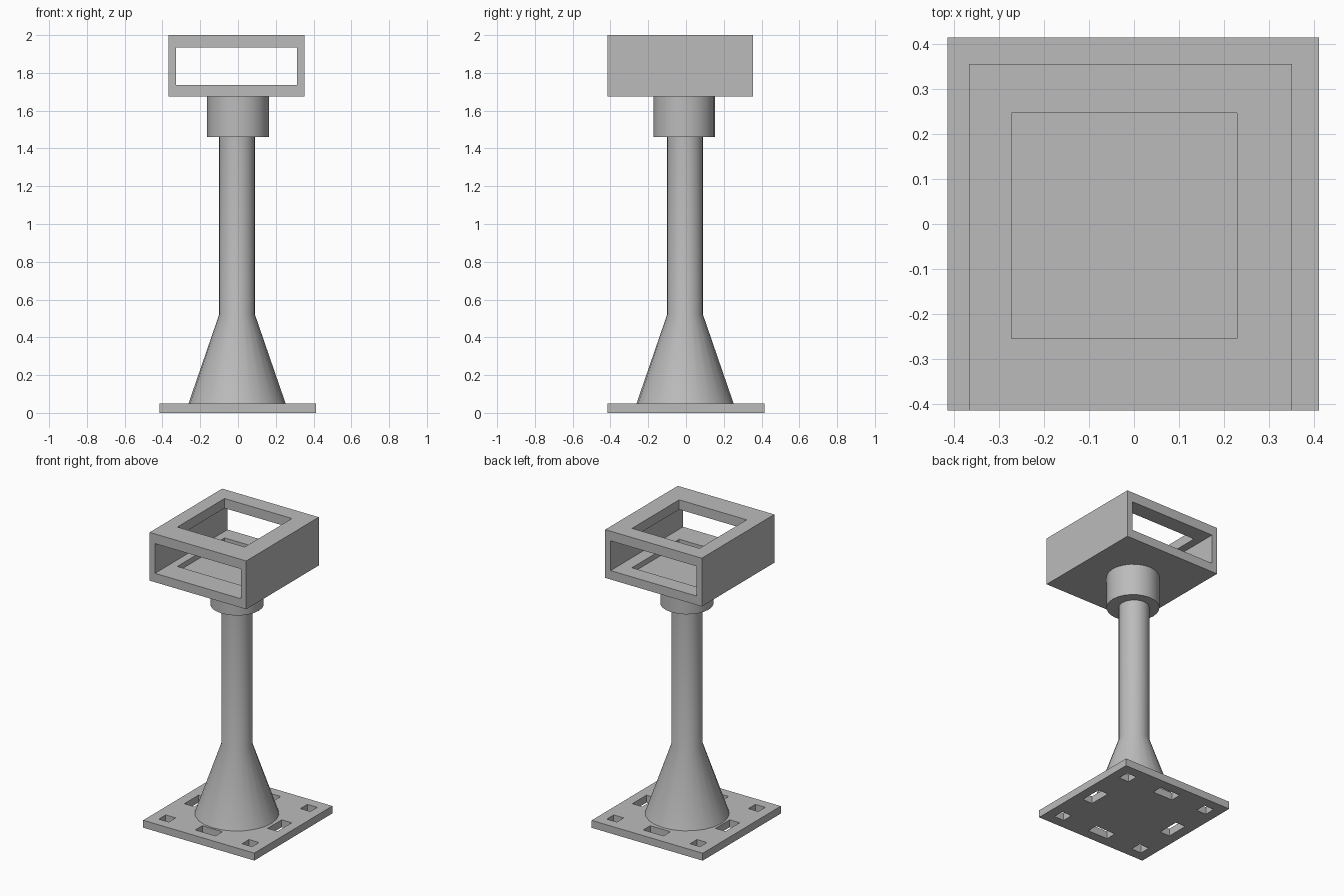
import bpy
import bmesh
from math import cos, sin, tau

if "Cube" in bpy.data.objects:
    bpy.data.objects.remove(bpy.data.objects["Cube"], do_unlink=True)

grey = bpy.data.materials.new("matte grey")
grey.use_nodes = True
COLOUR = (0.5, 0.5, 0.5, 1)
grey.diffuse_color = COLOUR
grey.node_tree.nodes["Principled BSDF"].inputs["Base Color"].default_value = COLOUR


def finish(name, bm):
    bmesh.ops.recalc_face_normals(bm, faces=bm.faces)
    mesh = bpy.data.meshes.new(name)
    bm.to_mesh(mesh)
    bm.free()
    mesh.materials.append(grey)
    obj = bpy.data.objects.new(name, mesh)
    bpy.context.collection.objects.link(obj)
    return obj


def add_box(bm, low, high):
    verts = bmesh.ops.create_cube(bm, size=1)["verts"]
    for v in verts:
        for i in range(3):
            v.co[i] = low[i] if v.co[i] < 0 else high[i]


def box(name, low, high):
    bm = bmesh.new()
    add_box(bm, low, high)
    return finish(name, bm)


def cut(obj, cutter):
    cutter.hide_render = True
    cutter.hide_viewport = True
    mod = obj.modifiers.new("cut", "BOOLEAN")
    mod.operation = "DIFFERENCE"
    mod.solver = "EXACT"
    mod.object = cutter
    # Bake the cut, then discard the cutter
    graph = bpy.context.evaluated_depsgraph_get()
    mesh = bpy.data.meshes.new_from_object(obj.evaluated_get(graph))
    obj.modifiers.clear()
    obj.data = mesh
    bpy.data.objects.remove(cutter, do_unlink=True)


def turned(name, centre, profile, sides=24):
    bm = bmesh.new()
    rings = [[bm.verts.new((centre[0] + r * cos(tau * i / sides),
                            centre[1] + r * sin(tau * i / sides), z))
              for i in range(sides)] for r, z in profile]
    for a, b in zip(rings, rings[1:]):
        for i in range(sides):
            j = (i + 1) % sides
            bm.faces.new((a[i], a[j], b[j], b[i]))
    bm.faces.new(rings[0])
    bm.faces.new(rings[-1])
    obj = finish(name, bm)
    bpy.ops.object.select_all(action="DESELECT")
    bpy.context.view_layer.objects.active = obj
    obj.select_set(True)
    bpy.ops.object.shade_smooth_by_angle(angle=0.35)


# Base plate with square corner holes and longer slots between them
plate = box("base_plate", (-0.415, -0.415, 0), (0.412, 0.415, 0.05))
holes = bmesh.new()
for i in (-1, 0, 1):
    for j in (-1, 0, 1):
        if i or j:
            hx = 0.037 if i else 0.075
            hy = 0.037 if j else 0.075
            x, y = i * 0.31, j * 0.31
            add_box(holes, (x - hx, y - hy, -0.1), (x + hx, y + hy, 0.2))
cut(plate, finish("plate_hole_cutter", holes))

# Flared foot running up into the post, and the collar under the head
turned("post", (-0.005, -0.005), [(0.257, 0.05), (0.095, 0.52), (0.095, 1.46)])
turned("collar", (0, -0.01), [(0.163, 1.46), (0.163, 1.675)])

# Head: box open front to back, with a top window and a matching floor recess
head = box("head_frame", (-0.367, -0.415, 1.675), (0.352, 0.356, 2))
cut(head, box("tunnel_cutter", (-0.327, -0.6, 1.735), (0.312, 0.6, 1.935)))
cut(head, box("window_cutter", (-0.273, -0.255, 1.7), (0.229, 0.247, 2.2)))
